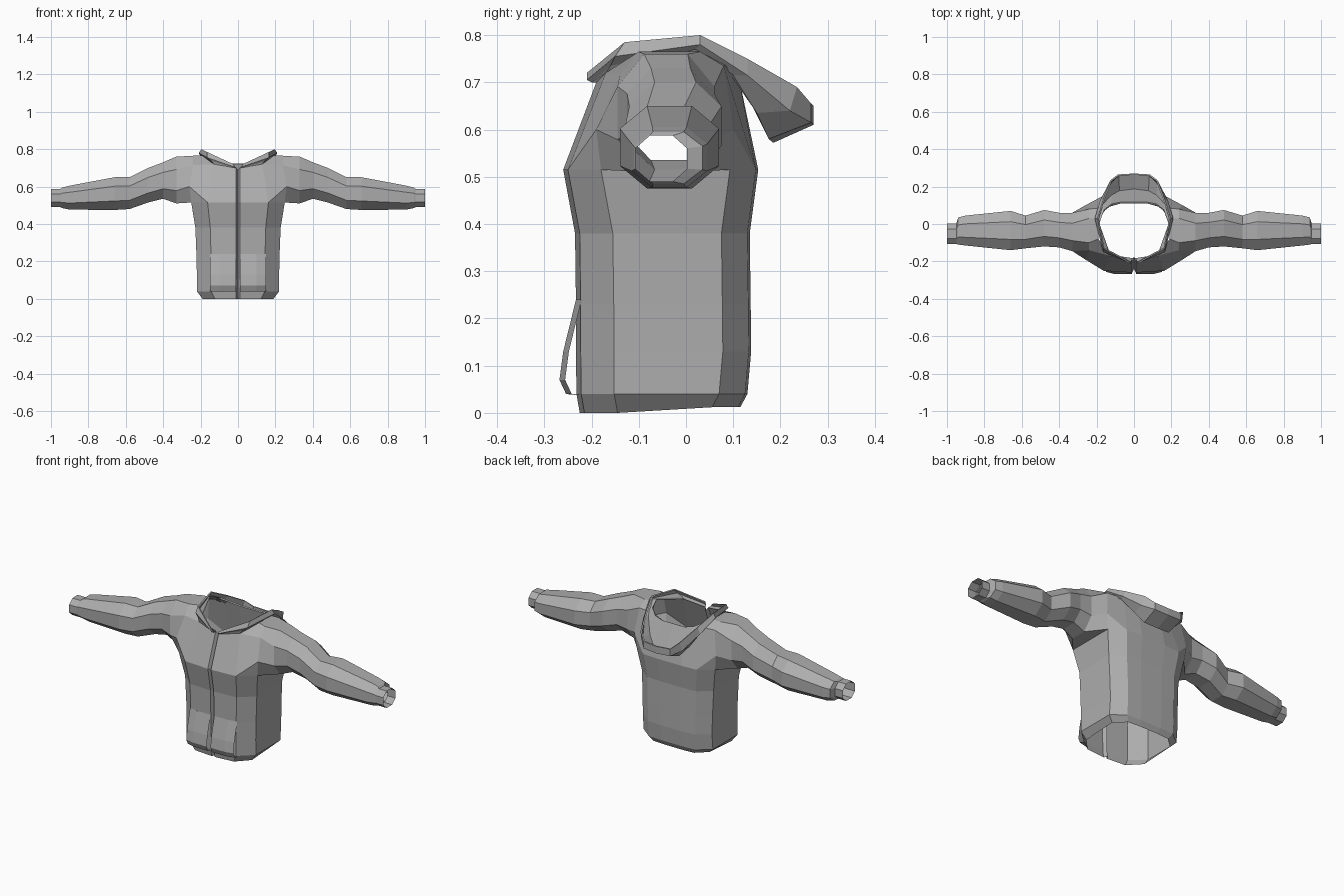
import bpy
import bmesh

cube = bpy.data.objects.get("Cube")
if cube:
    bpy.data.objects.remove(cube, do_unlink=True)

# One plain cloth colour
cloth = bpy.data.materials.new("grey_cloth")
cloth.use_nodes = True
grey = (0.42, 0.42, 0.42, 1.0)
cloth.diffuse_color = grey
shader = cloth.node_tree.nodes["Principled BSDF"]
shader.inputs["Base Color"].default_value = grey
shader.inputs["Roughness"].default_value = 0.9


def finish(name, bm, thickness=0.0):
    """Turn half of a part into a mirrored, flat shaded object."""
    bmesh.ops.remove_doubles(bm, verts=bm.verts, dist=0.0005)
    bmesh.ops.recalc_face_normals(bm, faces=bm.faces)
    mesh = bpy.data.meshes.new(name)
    bm.to_mesh(mesh)
    bm.free()
    mesh.materials.append(cloth)
    part = bpy.data.objects.new(name, mesh)
    bpy.context.scene.collection.objects.link(part)
    mirror = part.modifiers.new("mirror", 'MIRROR')
    mirror.use_clip = True
    mirror.merge_threshold = 0.001
    if thickness:
        solid = part.modifiers.new("thickness", 'SOLIDIFY')
        solid.thickness = thickness
        solid.offset = -1
    return part


def add_loft(bm, rings, closed=False):
    """Join neighbouring rows of points with quads."""
    rows = [[bm.verts.new(p) for p in ring] for ring in rings]
    count = len(rows[0])
    for low, high in zip(rows, rows[1:]):
        for i in range(count if closed else count - 1):
            j = (i + 1) % count
            bm.faces.new((low[i], low[j], high[j], high[i]))
    return rows


def torso_ring(z, w, front, back, lift=0.0):
    """Half outline from the zip groove round to the spine."""
    flat = [(0, front + 0.02), (0.01, front), (w * 0.65, front + 0.01),
            (w, front + 0.08), (w, back - 0.06), (w * 0.68, back - 0.005),
            (w * 0.3, back), (0, back)]
    return [(x, y, z + (lift if y > 0 else 0)) for x, y in flat]


def sleeve_ring(x, front, back, low, high):
    """Octagonal sleeve section with flat top and sides."""
    cy, cz = (front + back) / 2, (low + high) / 2
    hy, hz = (back - front) / 2, (high - low) / 2
    c = 0.45
    corners = [(-c, -1), (-1, -c), (-1, c), (-c, 1),
               (c, 1), (1, c), (1, -c), (c, -1)]
    return [(x, cy + a * hy, cz + b * hz) for a, b in corners]


# Torso: stacked outlines with a recessed zip line
torso_sizes = [
    (0.0, 0.19, -0.225, 0.115, 0.012),
    (0.04, 0.22, -0.232, 0.13),
    (0.13, 0.22, -0.233, 0.138),
    (0.23, 0.222, -0.233, 0.137),
    (0.38, 0.228, -0.235, 0.135),
    (0.515, 0.25, -0.26, 0.153),
]
torso = bmesh.new()
chest = add_loft(torso, [torso_ring(*s) for s in torso_sizes])[-1]

# Shoulders: yoke between chest, neck opening and armhole
neck_points = [(0, -0.175, 0.69), (0.01, -0.19, 0.7), (0.13, -0.17, 0.72),
               (0.19, -0.08, 0.765), (0.19, 0.03, 0.765),
               (0.14, 0.09, 0.735), (0.07, 0.11, 0.72), (0, 0.11, 0.72)]
arm_points = [(0.26, -0.19, 0.6), (0.24, -0.14, 0.715), (0.24, -0.1, 0.765),
              (0.24, 0.03, 0.765), (0.24, 0.08, 0.735), (0.26, 0.1, 0.6)]
neck = [torso.verts.new(p) for p in neck_points]
arm = [chest[3]] + [torso.verts.new(p) for p in arm_points] + [chest[4]]
for i in (0, 1, 5, 6):
    torso.faces.new((chest[i], chest[i + 1], neck[i + 1], neck[i]))
for i in (2, 3, 4):
    torso.faces.new((neck[i], arm[i], arm[i + 1], neck[i + 1]))
torso.faces.new((chest[2], chest[3], arm[1]))
torso.faces.new((chest[2], arm[1], arm[2], neck[2]))
torso.faces.new((chest[5], arm[6], arm[5], neck[5]))
torso.faces.new((chest[5], chest[4], arm[6]))
armhole = [tuple(v.co) for v in arm]
finish("torso", torso)

# Sleeves: octagonal tubes running from armhole to cuff
sleeve_sizes = [
    (0.33, -0.145, 0.06, 0.51, 0.76),
    (0.4, -0.125, 0.06, 0.535, 0.73),
    (0.48, -0.12, 0.075, 0.515, 0.7),
    (0.58, -0.13, 0.045, 0.48, 0.65),
    (0.66, -0.14, 0.07, 0.475, 0.65),
    (0.9, -0.115, 0.045, 0.477, 0.605),
    (0.94, -0.11, 0.035, 0.485, 0.595),
]
sleeves = bmesh.new()
add_loft(sleeves, [armhole] + [sleeve_ring(*s) for s in sleeve_sizes], True)
finish("sleeves", sleeves)

# Cuffs: narrow bands at the wrists
cuffs = bmesh.new()
cuff_size = (-0.107, 0.002, 0.49, 0.587)
add_loft(cuffs, [sleeve_ring(*sleeve_sizes[-1])]
         + [sleeve_ring(x, *cuff_size) for x in (0.95, 1.0)], True)
finish("cuffs", cuffs)

# Hood: collar band opening into a pouch behind the neck
# Each station runs neck seam, underside, outer wall, rim
hood_stations = [
    [neck_points[1], (0.015, -0.2, 0.7), (0.02, -0.21, 0.705),
     (0.025, -0.21, 0.72)],
    [neck_points[2], (0.14, -0.16, 0.735), (0.165, -0.15, 0.755),
     (0.165, -0.13, 0.785)],
    [(0.19, 0, 0.765), (0.2, 0.02, 0.77), (0.21, 0.03, 0.78),
     (0.195, 0.03, 0.8)],
    [(0.16, 0.07, 0.75), (0.17, 0.1, 0.715), (0.18, 0.13, 0.715),
     (0.165, 0.13, 0.75)],
    [(0.12, 0.1, 0.73), (0.125, 0.15, 0.635), (0.13, 0.22, 0.64),
     (0.125, 0.235, 0.69)],
    [neck_points[6], (0.08, 0.175, 0.58), (0.085, 0.265, 0.615),
     (0.085, 0.265, 0.655)],
    [neck_points[7], (0, 0.185, 0.572), (0, 0.27, 0.61),
     (0, 0.27, 0.65)],
]
hood = bmesh.new()
add_loft(hood, hood_stations)
finish("hood", hood, 0.008)

# Pockets: loose front panels standing off the lower torso
pocket_profile = [(-0.233, 0.24), (-0.26, 0.13), (-0.268, 0.07),
                  (-0.254, 0.04), (-0.233, 0.038)]
pocket = bmesh.new()
add_loft(pocket, [[(0.012, y, z), (0.1, y, z), (0.15, y + 0.012, z)]
                  for y, z in pocket_profile])
finish("front_pockets", pocket)
